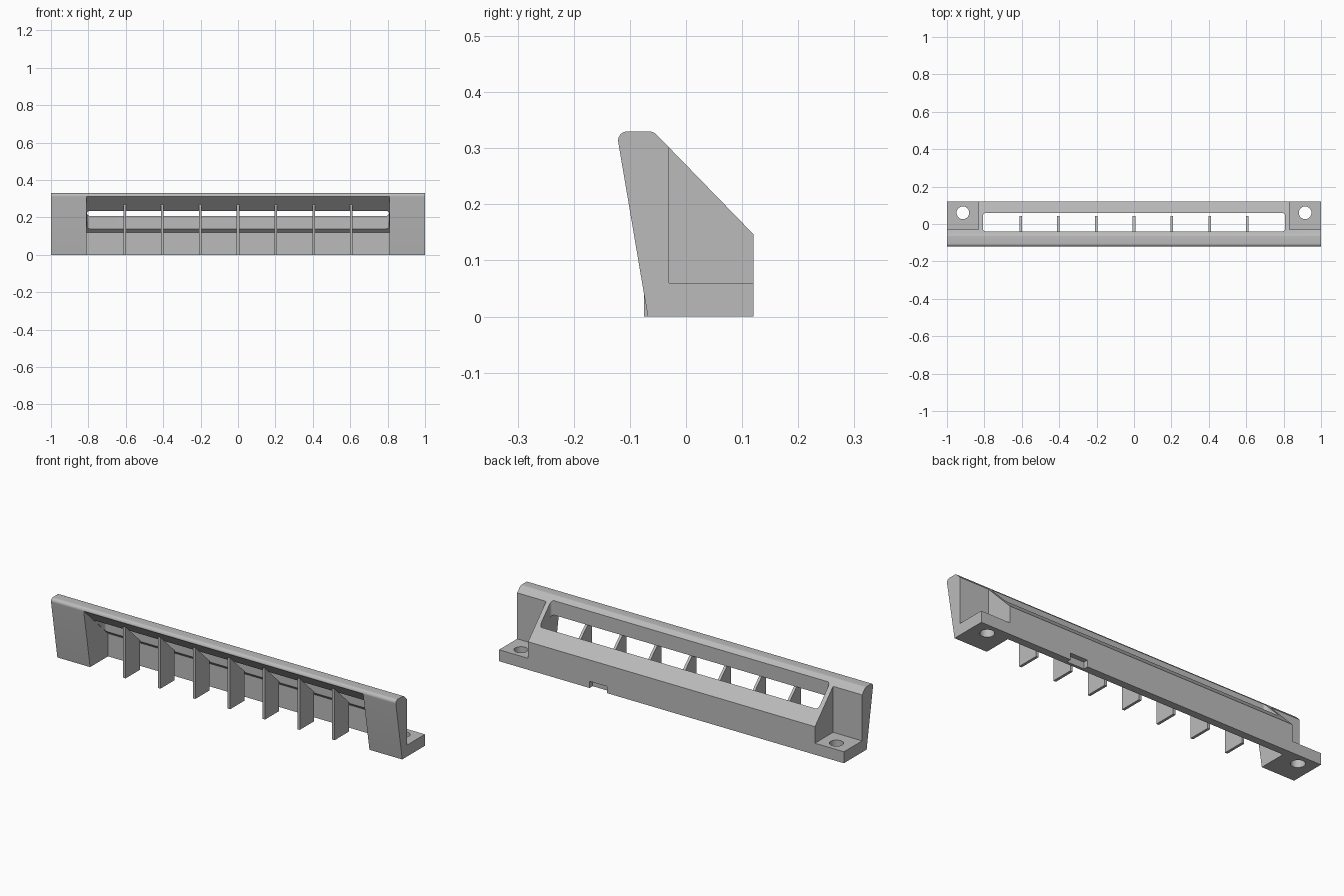
import bpy, bmesh, math
from mathutils import Vector

cube = bpy.data.objects.get("Cube")
if cube:
    bpy.data.objects.remove(cube)

grey = bpy.data.materials.new("plain grey")
grey.use_nodes = True
grey.diffuse_color = (0.5, 0.5, 0.5, 1)
grey.node_tree.nodes["Principled BSDF"].inputs["Base Color"].default_value = (0.5, 0.5, 0.5, 1)


def prism(name, points, axis, start, end):
    """Extrude a closed outline along x (points are y, z) or z (points are x, y)."""
    bm = bmesh.new()
    place = (lambda p: (start, *p)) if axis == "x" else (lambda p: (*p, start))
    face = bm.faces.new([bm.verts.new(place(p)) for p in points])
    moved = bmesh.ops.extrude_face_region(bm, geom=[face])["geom"]
    shift = Vector((end - start, 0, 0) if axis == "x" else (0, 0, end - start))
    bmesh.ops.translate(bm, vec=shift, verts=[v for v in moved if isinstance(v, bmesh.types.BMVert)])
    bmesh.ops.recalc_face_normals(bm, faces=bm.faces)
    mesh = bpy.data.meshes.new(name)
    bm.to_mesh(mesh)
    bm.free()
    mesh.materials.append(grey)
    obj = bpy.data.objects.new(name, mesh)
    bpy.context.collection.objects.link(obj)
    return obj


def rounded(points, radii, steps=6):
    """Replace outline corners with arcs of the given radii."""
    out = []
    for i, (p, r) in enumerate(zip(points, radii)):
        p = Vector(p)
        if r == 0:
            out.append(tuple(p))
            continue
        a = (Vector(points[i - 1]) - p).normalized()
        b = (Vector(points[(i + 1) % len(points)]) - p).normalized()
        half = a.angle(b) / 2
        centre = p + (a + b).normalized() * r / math.sin(half)
        t0 = p + a * r / math.tan(half) - centre
        t1 = p + b * r / math.tan(half) - centre
        for s in range(steps + 1):
            d = t0.lerp(t1, s / steps).normalized() * r
            out.append(tuple(centre + d))
    return out


def rect(x0, x1, y0, y1):
    return [(x0, y0), (x1, y0), (x1, y1), (x0, y1)]


def cut(target, cutter):
    mod = target.modifiers.new("cut", "BOOLEAN")
    mod.operation, mod.solver, mod.object = "DIFFERENCE", "EXACT", cutter
    bpy.context.view_layer.objects.active = target
    bpy.ops.object.modifier_apply(modifier=mod.name)
    bpy.data.objects.remove(cutter)


# Main bar with a leaning front, sloped back and rounded top edges
profile = [(-0.068, 0), (0.12, 0), (0.12, 0.147), (-0.058, 0.33), (-0.124, 0.33)]
body = prism("vent_body", rounded(profile, [0, 0, 0, 0.02, 0.016]), "x", -1, 1)

# Hollow open to the front and bottom, leaving a back wall and a sloped roof
hollow = [(-0.2, -0.1), (0.08, -0.1), (0.08, 0.12), (-0.12, 0.313), (-0.2, 0.313)]
cut(body, prism("hollow_cutter", hollow, "x", -0.81, 0.81))

# Long slot straight down through the roof
slot = rounded(rect(-0.808, 0.808, -0.04, 0.06), [0.016] * 4)
cut(body, prism("slot_cutter", slot, "z", 0.1, 0.5))

# Stepped mounting feet with screw holes at both ends
for side in (-1, 1):
    xs = sorted((side * 0.832, side * 1.1))
    cut(body, prism("step_cutter", rect(*xs, -0.03, 0.2), "z", 0.06, 0.5))
    circle = [(side * 0.915 + 0.034 * math.cos(a), 0.06 + 0.034 * math.sin(a))
              for a in (math.tau * i / 32 for i in range(32))]
    cut(body, prism("hole_cutter", circle, "z", -0.1, 0.1))

# Small notch under the back edge
cut(body, prism("notch_cutter", rect(0.375, 0.475, 0.095, 0.2), "z", -0.1, 0.035))

# Upright fins hanging from the roof
fin = [(-0.075, 0), (0.043, 0), (0.043, 0.155), (-0.04, 0.235), (-0.075, 0.269)]
for i in range(7):
    x = (i - 3) * 0.202
    prism(f"fin_{i + 1}", fin, "x", x - 0.007, x + 0.007)

# Smooth only the rounded edges
bpy.ops.object.select_all(action="DESELECT")
body.select_set(True)
bpy.context.view_layer.objects.active = body
bpy.ops.object.shade_smooth_by_angle(angle=math.radians(25))
